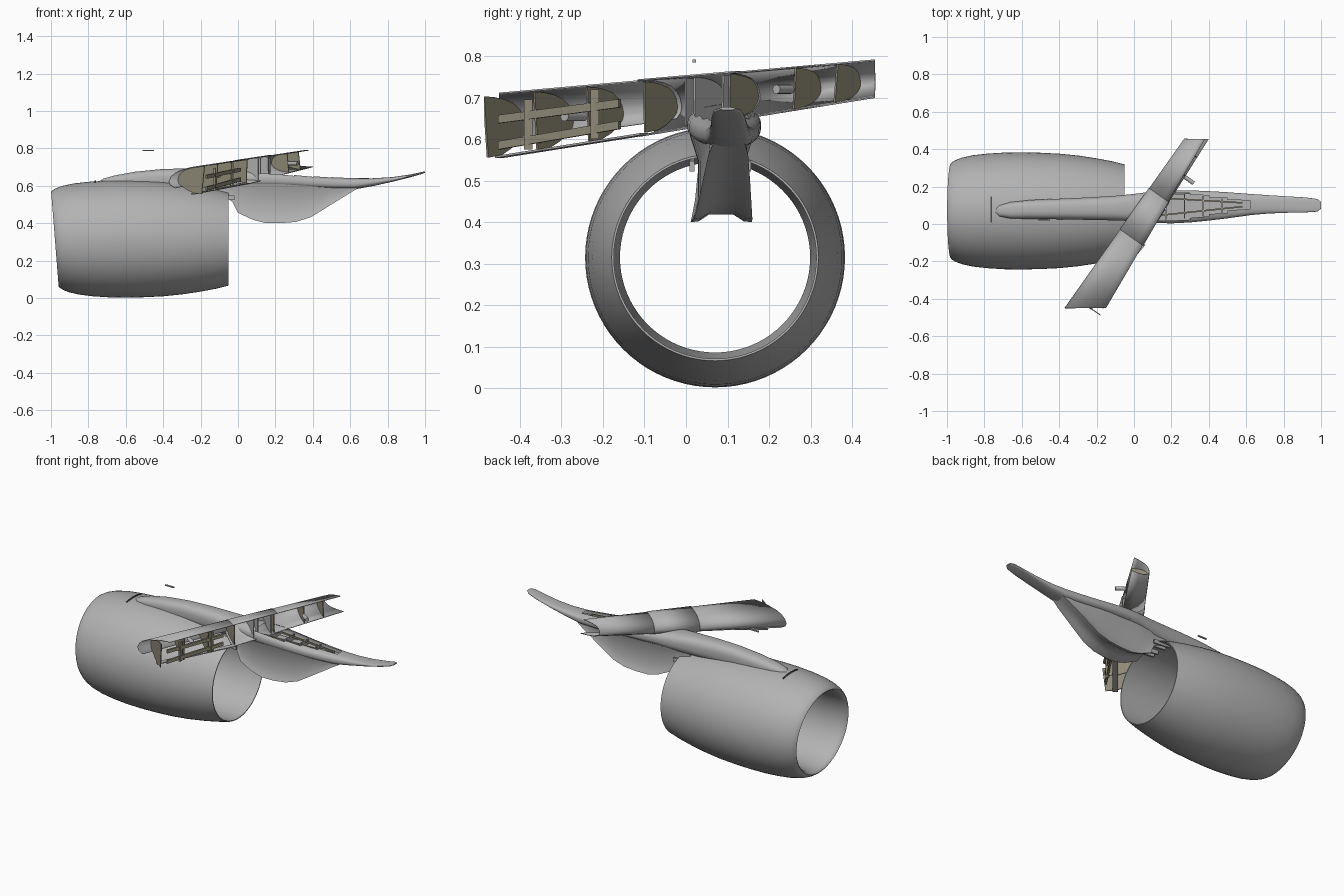
import bpy, bmesh, math
from mathutils import Vector

cube = bpy.data.objects.get("Cube")
if cube:
    bpy.data.objects.remove(cube)


def material(name, rgb):
    m = bpy.data.materials.new(name)
    m.use_nodes = True
    m.diffuse_color = (*rgb, 1)
    m.node_tree.nodes["Principled BSDF"].inputs["Base Color"].default_value = (*rgb, 1)
    return m


GREY = material("light grey skin", (0.45, 0.45, 0.45))
OLIVE = material("olive primer", (0.28, 0.255, 0.185))
DARK = material("dark seam", (0.08, 0.08, 0.08))


def finish(bm, name, mat, smooth=40, solid=0):
    bmesh.ops.recalc_face_normals(bm, faces=bm.faces)
    me = bpy.data.meshes.new(name)
    bm.to_mesh(me)
    bm.free()
    ob = bpy.data.objects.new(name, me)
    bpy.context.collection.objects.link(ob)
    me.materials.append(mat)
    if solid:
        mod = ob.modifiers.new("thickness", "SOLIDIFY")
        mod.thickness, mod.offset = solid, 0
    if smooth:
        bpy.ops.object.select_all(action="DESELECT")
        ob.select_set(True)
        bpy.context.view_layer.objects.active = ob
        bpy.ops.object.shade_smooth_by_angle(angle=math.radians(smooth))
    return ob


def loft(rings, closed=True, caps=False, skip=lambda i, k: False):
    """Bridge a list of equally long point rings."""
    bm = bmesh.new()
    vs = [[bm.verts.new(p) for p in r] for r in rings]
    n = len(rings[0])
    for i in range(len(rings) - 1):
        for k in range(n if closed else n - 1):
            if not skip(i, k):
                j = (k + 1) % n
                bm.faces.new((vs[i][k], vs[i][j], vs[i + 1][j], vs[i + 1][k]))
    if caps:
        bm.faces.new(vs[0])
        bm.faces.new(vs[-1])
    return bm


def bar(name, a, b, w, h, mat):
    """Rectangular bar between two points."""
    a, b = Vector(a), Vector(b)
    side = (b - a).cross(Vector((0, 0, 1))).normalized() * w / 2
    up = Vector((0, 0, h / 2))
    rings = [[p + side + up, p - side + up, p - side - up, p + side - up] for p in (a, b)]
    return finish(loft(rings, caps=True), name, mat, 0)


def rod(name, a, b, r, mat):
    a, b = Vector(a), Vector(b)
    d = (b - a).normalized()
    u = d.cross(Vector((0, 0, 1))).normalized()
    v = d.cross(u)
    ang = [math.tau * k / 16 for k in range(16)]
    rings = [[p + (u * math.cos(t) + v * math.sin(t)) * r for t in ang] for p in (a, b)]
    return finish(loft(rings, caps=True), name, mat)


# Engine cowl: lathed outer skin, rounded lip and open inner duct, inlet raked back below
CY, CZ, SEG = 0.07, 0.315, 80
profile = [(-0.05, 0.249), (-0.12, 0.266), (-0.2, 0.281), (-0.3, 0.296), (-0.4, 0.306), (-0.5, 0.311),
           (-0.6, 0.313), (-0.7, 0.312), (-0.8, 0.306), (-0.88, 0.297), (-0.94, 0.284), (-0.975, 0.271),
           (-0.993, 0.26), (-0.999, 0.252), (-0.993, 0.244), (-0.97, 0.236), (-0.92, 0.23), (-0.85, 0.229),
           (-0.6, 0.236), (-0.3, 0.243), (-0.05, 0.244)]


def cowl_ring(x, r):
    ring = []
    rake = max(0, (-x - 0.5) / 0.5)
    for k in range(SEG):
        t = math.tau * k / SEG
        c = math.cos(t)
        ring.append((x + 0.02 * rake * (1 - c), CY + r * math.sin(t), CZ + r * c))
    return ring


finish(loft([cowl_ring(x, r) for x, r in profile + profile[:1]]), "engine_cowl", GREY, 35)
bm_seam = loft([[(x, CY + 0.31 * math.sin(t), CZ + 0.31 * math.cos(t))
                 for t in [-0.2 + 0.05 * k for k in range(10)]] for x in (-0.768, -0.76)], closed=False)
finish(bm_seam, "cowl_seam", DARK, 0, 0.006)

# Pylon fairing: x, centre y, half width, bottom z, top z, open top faces
N = 32
stations = [(-0.74, 0.07, 0.012, 0.60, 0.625, 0), (-0.72, 0.07, 0.03, 0.59, 0.638, 0),
            (-0.66, 0.073, 0.044, 0.58, 0.655, 0), (-0.55, 0.078, 0.051, 0.575, 0.675, 0),
            (-0.4, 0.08, 0.055, 0.575, 0.69, 0), (-0.25, 0.082, 0.06, 0.575, 0.693, 0),
            (-0.1, 0.085, 0.066, 0.575, 0.69, 0), (0.0, 0.088, 0.073, 0.58, 0.685, 0),
            (0.1, 0.09, 0.084, 0.59, 0.68, 10), (0.2, 0.092, 0.089, 0.59, 0.675, 10),
            (0.3, 0.094, 0.086, 0.588, 0.664, 8), (0.4, 0.097, 0.079, 0.583, 0.654, 6),
            (0.5, 0.1, 0.07, 0.58, 0.647, 4), (0.62, 0.104, 0.057, 0.58, 0.641, 0),
            (0.72, 0.105, 0.049, 0.598, 0.64, 0), (0.82, 0.104, 0.044, 0.62, 0.646, 0),
            (0.92, 0.102, 0.04, 0.645, 0.66, 0), (0.98, 0.1, 0.034, 0.662, 0.673, 0),
            (1.0, 0.1, 0.018, 0.67, 0.677, 0)]


def power(v, e):
    return math.copysign(abs(v) ** e, v)


def pylon_ring(x, cy, hw, z0, z1, _):
    ring = []
    for k in range(N):
        t = math.tau * (k + 0.5) / N
        ring.append((x, cy + hw * power(math.sin(t), 0.75),
                     (z0 + z1) / 2 + (z1 - z0) / 2 * power(math.cos(t), 0.75)))
    return ring


def top_open(i, k):
    half = stations[i][5] / 2
    return half > 0 and min((k + 1) % N, (N - 1 - k) % N) < half


finish(loft([pylon_ring(*s) for s in stations], caps=True, skip=top_open), "pylon_fairing", GREY, 50)
# Cross frames and rails inside the open pylon top
for x, hw in ((0.17, 0.07), (0.27, 0.066), (0.37, 0.056), (0.47, 0.042)):
    bar("pylon_frame", (x, 0.095 - hw, 0.622), (x, 0.095 + hw, 0.622), 0.006, 0.04, GREY)
for s in (-1, 1):
    bar("pylon_rail", (0.1, 0.092 + s * 0.05, 0.645), (0.58, 0.103 + s * 0.01, 0.63), 0.008, 0.01, OLIVE)

# Lower pylon body with flared heat-shield feet: x, half width, foot half width, bottom z
lower = [(-0.12, 0.05, 0.05, 0.565), (-0.03, 0.052, 0.056, 0.515), (0.0, 0.053, 0.062, 0.455),
         (0.08, 0.054, 0.069, 0.418), (0.15, 0.055, 0.073, 0.4), (0.23, 0.055, 0.073, 0.4),
         (0.31, 0.055, 0.071, 0.407), (0.39, 0.054, 0.066, 0.432), (0.5, 0.05, 0.057, 0.5),
         (0.6, 0.045, 0.048, 0.562), (0.66, 0.035, 0.035, 0.597)]
rings = []
for x, hw, foot, zb in lower:
    h = 0.61 - zb
    half = [(hw + 0.02 * h / 0.21, 0.61), (hw, zb + 0.7 * h), (hw, zb + 0.28 * h),
            (hw + (foot - hw) * 0.5, zb + 0.1 * h), (foot, zb), (foot * 0.75, zb + 0.01 * h),
            (foot * 0.4, zb + 0.09 * h)]
    cy = 0.084 + 0.02 * max(0, x - 0.2) / 0.45
    rings.append([(x, cy + y, z) for y, z in half] + [(x, cy - y, z) for y, z in reversed(half)])
finish(loft(rings, caps=True), "pylon_lower_body", GREY, 35)
# Mount brackets at the exhaust crown
for y in (0.015, 0.05, 0.115, 0.15):
    bar("mount_bracket", (-0.13, y, 0.545), (-0.02, y, 0.535), 0.012, 0.025, GREY)

# Wing leading edge: (x, z) sections at both span ends, from upper aft round the nose to lower aft
SEC_A = [(-0.15, 0.71), (-0.2, 0.706), (-0.25, 0.698), (-0.3, 0.685), (-0.335, 0.668), (-0.358, 0.648),
         (-0.37, 0.622), (-0.362, 0.604), (-0.335, 0.588), (-0.29, 0.57), (-0.24, 0.557), (-0.17, 0.556)]
SEC_B = [(0.38, 0.79), (0.352, 0.788), (0.325, 0.784), (0.3, 0.777), (0.284, 0.767), (0.274, 0.754),
         (0.27, 0.738), (0.273, 0.728), (0.285, 0.718), (0.31, 0.708), (0.345, 0.703), (0.4, 0.701)]
SPAN_A = [Vector((x, -0.45, z)) for x, z in SEC_A]
SPAN_B = [Vector((x, 0.455, z)) for x, z in SEC_B]
NOSE = 6
NORMAL = (SPAN_B[NOSE] - SPAN_A[NOSE]).normalized()
NORMAL.z = 0
AFT = Vector((NORMAL.y, -NORMAL.x, 0)).normalized()


def cut(y, grow=0.0):
    """Section square to the leading edge, through its nose at span position y."""
    nose = SPAN_A[NOSE].lerp(SPAN_B[NOSE], (y + 0.45) / 0.905)
    pts = []
    for a, b in zip(SPAN_A, SPAN_B):
        f = NORMAL.dot(nose - a) / NORMAL.dot(b - a)
        pts.append(a.lerp(b, f))
    mid = sum(pts, Vector()) / len(pts)
    return [mid + (p - mid) * (1 + grow) for p in pts]


finish(loft([SPAN_A[:9], cut(-0.01)[:9]], closed=False), "wing_skin_inboard", GREY, 60, 0.004)
finish(loft([cut(-0.03, 0.04), cut(0.19, 0.04)], closed=False), "wing_skin_middle", GREY, 60, 0.004)
finish(loft([cut(0.18), SPAN_B], closed=False), "wing_skin_outboard", GREY, 60, 0.004)
end = cut(-0.02)[-1]
bar("lower_skin_strip", SPAN_A[-2], end, 0.03, 0.005, GREY)


def rib(name, y, mat):
    bm = bmesh.new()
    bm.faces.new([bm.verts.new(p) for p in cut(y, -0.05)])
    finish(bm, name, mat, 0, 0.005)


for y in (-0.385, -0.27, -0.15, -0.02, 0.175, 0.325, 0.42):
    rib("nose_rib", y, OLIVE)
for y in (0.075, 0.095, 0.16):
    rib("pylon_rib", y, GREY)

# Spanwise beams, posts and rods behind the inboard skin
bar("upper_beam", (-0.17, -0.45, 0.648), (0.01, -0.16, 0.686), 0.012, 0.02, OLIVE)
bar("lower_beam", (-0.17, -0.45, 0.585), (0.01, -0.16, 0.634), 0.012, 0.02, OLIVE)
for y, z in ((-0.38, 0.635), (-0.22, 0.66)):
    x = -0.17 + 0.62 * (y + 0.45)
    bar("beam_post", (x, y - 0.01, z), (x, y + 0.01, z), 0.012, 0.12, OLIVE)
rod("actuator", Vector((-0.13, -0.27, 0.655)) - AFT * 0.04, Vector((-0.13, -0.27, 0.655)) + AFT * 0.04, 0.012, GREY)
rod("spar_pin", Vector((0.295, 0.235, 0.72)) - AFT * 0.03, Vector((0.295, 0.235, 0.72)) + AFT * 0.03, 0.011, GREY)

# Small detached plate ahead of the wing
bar("small_plate", (-0.51, 0.02, 0.788), (-0.45, 0.02, 0.788), 0.008, 0.007, GREY)
